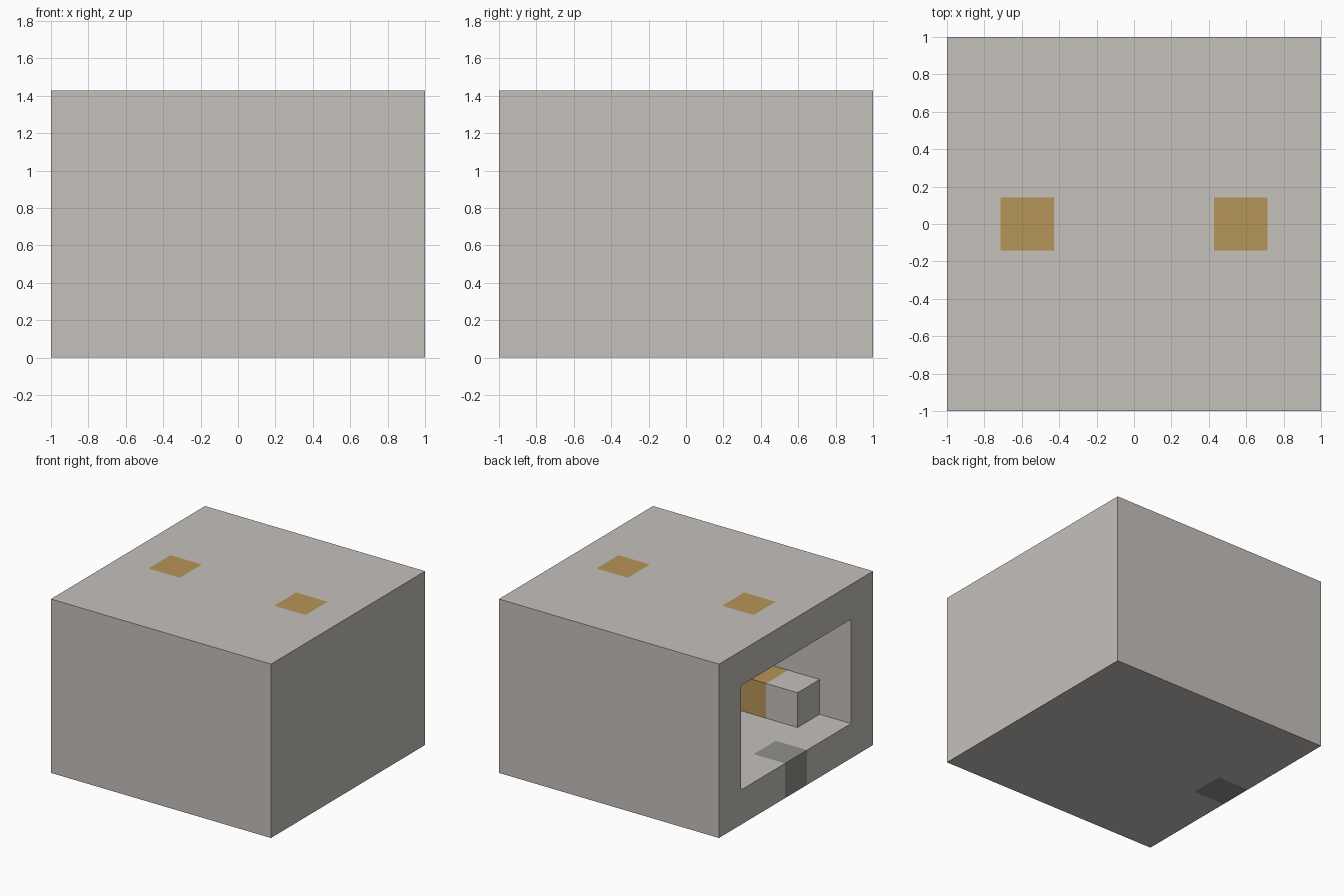
import bpy
import bmesh
from itertools import product
from mathutils import Vector

cube = bpy.data.objects.get("Cube")
if cube:
    bpy.data.objects.remove(cube, do_unlink=True)

WIDTH, HEIGHT = 7, 5          # room size in blocks
S = 2 / WIDTH                 # edge of one block


def material(name, rgb):
    m = bpy.data.materials.new(name)
    m.use_nodes = True
    m.diffuse_color = (*rgb, 1)
    m.node_tree.nodes["Principled BSDF"].inputs["Base Color"].default_value = (*rgb, 1)
    return m


stone = material("pale stone", (0.56, 0.53, 0.50))
gold = material("gold", (0.47, 0.30, 0.098))
metal = material("dark grey", (0.28, 0.285, 0.265))

# Special blocks, addressed by (x, y, z) cell
mid, last = WIDTH // 2, WIDTH - 1
lamps = {(1, mid, HEIGHT - 1), (last - 1, mid, HEIGHT - 1)}
threshold = {(0, mid, 0)}
stone_block = {(1, 1, 1)}
gold_block = {(2, 1, 1)}


# Hollow room, open on its -x side
def is_shell(c):
    x, y, z = c
    return y in (0, last) or z in (0, HEIGHT - 1) or x == last


shell = {c for c in product(range(WIDTH), range(WIDTH), range(HEIGHT)) if is_shell(c)}
shell -= lamps | threshold
parts = [
    ("room_shell", shell, stone),
    ("ceiling_lamps", lamps, gold),
    ("door_threshold", threshold, metal),
    ("corner_stone_block", stone_block, stone),
    ("corner_gold_block", gold_block, gold),
]
filled = set().union(*(cells for _, cells, _ in parts))


# Only the exposed sides of each block become faces
def build(name, cells, mat):
    bm = bmesh.new()
    for cell in sorted(cells):
        centre = Vector(cell) + Vector((0.5, 0.5, 0.5))
        for axis, sign in product(range(3), (-1, 1)):
            normal = Vector((0, 0, 0))
            normal[axis] = sign
            if tuple(int(a + b) for a, b in zip(cell, normal)) in filled:
                continue
            u = Vector((0, 0, 0))
            u[(axis + 1) % 3] = 0.5
            v = normal.cross(u)
            mid_face = centre + normal / 2
            corners = (mid_face - u - v, mid_face + u - v, mid_face + u + v, mid_face - u + v)
            offset = Vector((WIDTH / 2, WIDTH / 2, 0))
            bm.faces.new([bm.verts.new((p - offset) * S) for p in corners])
    bmesh.ops.remove_doubles(bm, verts=bm.verts, dist=0.001)
    mesh = bpy.data.meshes.new(name)
    bm.to_mesh(mesh)
    bm.free()
    mesh.materials.append(mat)
    bpy.context.collection.objects.link(bpy.data.objects.new(name, mesh))


for part in parts:
    build(*part)
